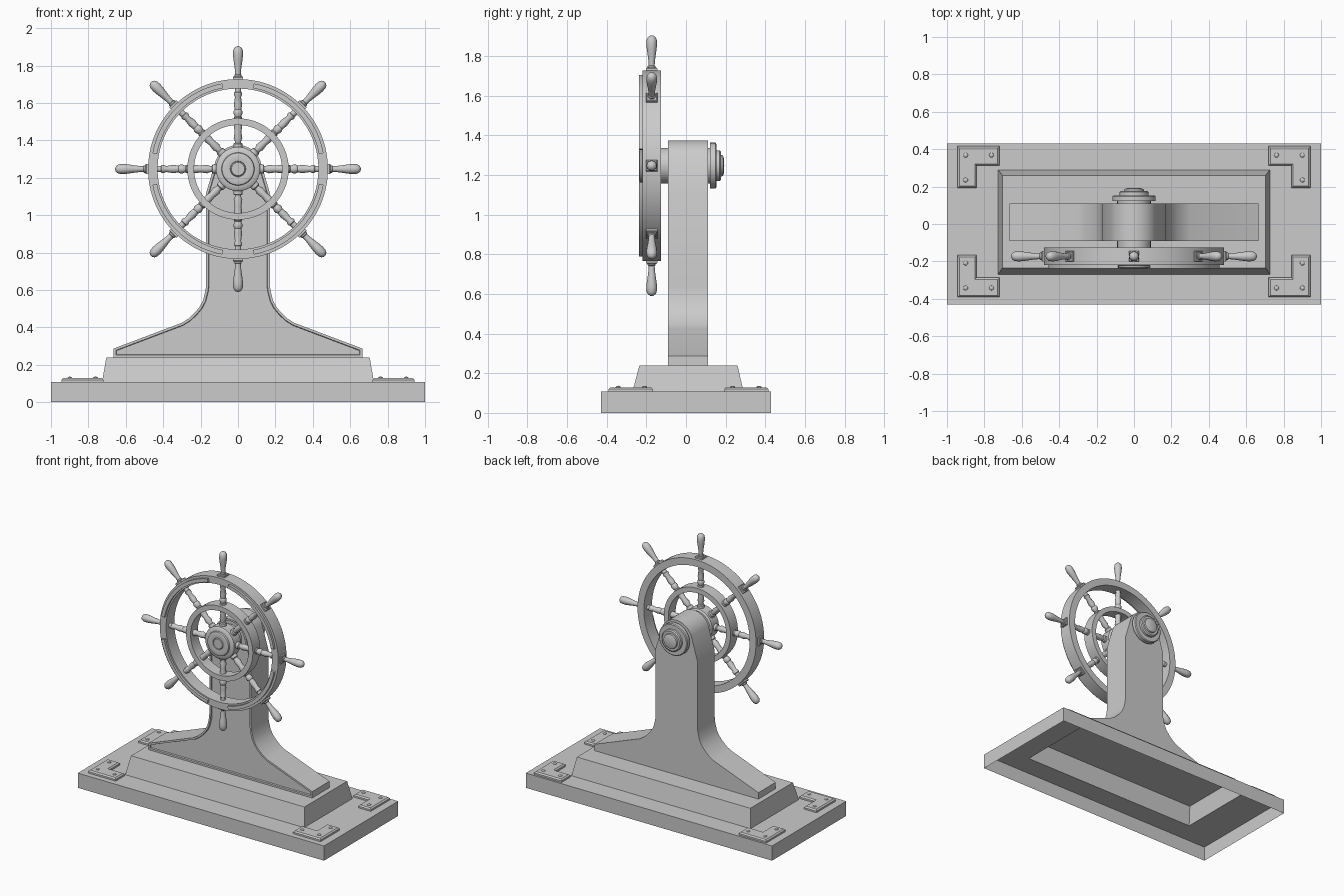
import bpy, bmesh
from math import pi, sin, cos, radians
from mathutils import Matrix

if "Cube" in bpy.data.objects:
    bpy.data.objects.remove(bpy.data.objects["Cube"])

ZC, YW = 1.247, -0.173            # wheel centre height and depth
AXLE = Matrix.Translation((0, 0, ZC)) @ Matrix.Rotation(-pi / 2, 4, 'X')  # local z -> world y


def finish(name, bm, matrix=None, smooth=None, recalc=True):
    if recalc:
        bmesh.ops.recalc_face_normals(bm, faces=bm.faces)
    if matrix is not None:
        bm.transform(matrix)
    me = bpy.data.meshes.new(name)
    bm.to_mesh(me)
    bm.free()
    ob = bpy.data.objects.new(name, me)
    bpy.context.collection.objects.link(ob)
    if smooth:
        bpy.ops.object.select_all(action='DESELECT')
        ob.select_set(True)
        bpy.context.view_layer.objects.active = ob
        bpy.ops.object.shade_smooth_by_angle(angle=radians(smooth))
    return ob


def lathe(name, profile, segs=48, matrix=None, closed=False, start=0, sweep=2 * pi):
    """Revolve (radius, height) points about local z; partial sweeps get end caps."""
    bm = bmesh.new()
    full = sweep > 6.28
    n = segs if full else segs + 1
    rings = []
    for i in range(n):
        a = start + sweep * i / segs
        rings.append([bm.verts.new((r * cos(a), r * sin(a), h)) for r, h in profile])
    m = len(profile)
    for i in range(segs):
        A, B = rings[i], rings[(i + 1) % n]
        for j in range(m if closed else m - 1):
            k = (j + 1) % m
            bm.faces.new((A[j], B[j], B[k], A[k]))
    if not full:
        bm.faces.new(rings[0])
        bm.faces.new(rings[-1])
    bmesh.ops.remove_doubles(bm, verts=bm.verts, dist=1e-5)
    return finish(name, bm, matrix, 35)


def ring(name, r0, r1, y0, y1, segs=64, **kw):
    return lathe(name, [(r0, y0), (r1, y0), (r1, y1), (r0, y1)], segs, AXLE, True, **kw)


def prism(points, depth):
    """Polygon in local xy extruded up local z; returns bmesh and its end face."""
    bm = bmesh.new()
    lo = [bm.verts.new((x, y, 0)) for x, y in points]
    hi = [bm.verts.new((x, y, depth)) for x, y in points]
    n = len(points)
    bm.faces.new(lo[::-1])
    top = bm.faces.new(hi)
    for i in range(n):
        k = (i + 1) % n
        bm.faces.new((lo[i], lo[k], hi[k], hi[i]))
    bmesh.ops.recalc_face_normals(bm, faces=bm.faces)
    return bm, top


# Stepped base: a hollow shell, open underneath
bm = bmesh.new()
levels = [(1, -.43, .43, 0), (1, -.43, .43, .108), (.727, -.27, .29, .108), (.704, -.235, .26, .24)]
loops = [[bm.verts.new(p) for p in ((-x, a, z), (x, a, z), (x, b, z), (-x, b, z))]
         for x, a, b, z in levels]
for A, B in zip(loops, loops[1:]):
    for i in range(4):
        k = (i + 1) % 4
        bm.faces.new((A[i], A[k], B[k], B[i]))
bm.faces.new(loops[-1])
finish("stepped_base", bm, recalc=False)

# Pedestal with flared foot, rounded head and recessed front panel
side = [(.665, .24), (.665, .287), (.30, .425), (.265, .447), (.23, .48),
        (.205, .51), (.187, .545), (.173, .60), (.17, .64), (.17, 1.12)]
head = [(.127 * cos(radians(a)), 1.248 + .127 * sin(radians(a))) for a in range(20, 161, 10)]
bm, front = prism(side + head + [(-x, z) for x, z in reversed(side)], .20)
bmesh.ops.inset_region(bm, faces=[front], thickness=.013, use_even_offset=True)
bmesh.ops.inset_region(bm, faces=[front], thickness=.003, depth=-.01, use_even_offset=True)
finish("pedestal", bm, Matrix.Translation((0, .11, 0)) @ Matrix.Rotation(pi / 2, 4, 'X'), 25)

# Corner brackets with rivets
L = [(.943, .403), (.72, .403), (.72, .30), (.842, .30), (.842, .18), (.943, .18)]
for sx in (-1, 1):
    for sy in (-1, 1):
        bm, top = prism([(sx * x, sy * y) for x, y in L], .012)
        bmesh.ops.inset_region(bm, faces=[top], thickness=.009, depth=.009, use_even_offset=True)
        finish("corner_bracket", bm, Matrix.Translation((0, .013, .108)))
        for x, y in ((.90, .355), (.762, .355), (.90, .222)):
            lathe("bracket_rivet", [(.013, 0), (.012, .005), (.007, .009), (0, .010)], 12,
                  Matrix.Translation((sx * x, sy * y + .013, .127)))

# Wheel rims and raised front strips
ring("outer_rim", .43, .481, -.22, -.125, 80)
ring("inner_ring", .235, .271, -.215, -.13)
for q in range(4):
    ring("rim_strip", .44, .465, -.237, -.218, 20,
         start=q * pi / 2 + radians(10.5), sweep=radians(69))

# Hub, axle collars and rear end cap
lathe("wheel_hub", [(0, -.232), (.035, -.232), (.04, -.226), (.042, -.232), (.075, -.237),
                    (.085, -.233), (.088, -.222), (.108, -.22), (.118, -.212), (.118, -.135),
                    (.108, -.125), (.09, -.125), (.09, -.085), (0, -.085)], 48, AXLE)
lathe("rear_cap", [(0, .10), (.09, .10), (.09, .122), (.116, .122), (.116, .148), (.11, .153),
                   (.078, .153), (.078, .170), (.070, .176), (.055, .176), (.052, .186),
                   (.035, .192), (0, .193)], 48, AXLE)

# Turned spokes, rim blocks and handles
spoke = [(.024, .09), (.024, .135), (.017, .14), (.017, .15), (.023, .165), (.018, .20),
         (.022, .225), (.022, .275), (.017, .28), (.023, .295), (.023, .31), (.018, .318),
         (.022, .345), (.016, .385), (.021, .395), (.021, .408), (.017, .412), (.017, .44)]
handle = [(.02, .49), (.02, .502), (.015, .506), (.016, .525), (.019, .55), (.025, .59),
          (.027, .615), (.025, .638), (.018, .65), (.008, .656), (0, .657)]
for i in range(8):
    M = Matrix.Translation((0, YW, ZC)) @ Matrix.Rotation(i * pi / 4, 4, 'Y')
    lathe("spoke", spoke, 16, M)
    lathe("handle", handle, 16, M)
    s = .028
    bm, top = prism([(-s, -s), (s, -s), (s, s), (-s, s)], .020)
    bmesh.ops.inset_region(bm, faces=[top], thickness=.005, depth=.005)
    finish("rim_block", bm, M @ Matrix.Translation((0, 0, .470)))
